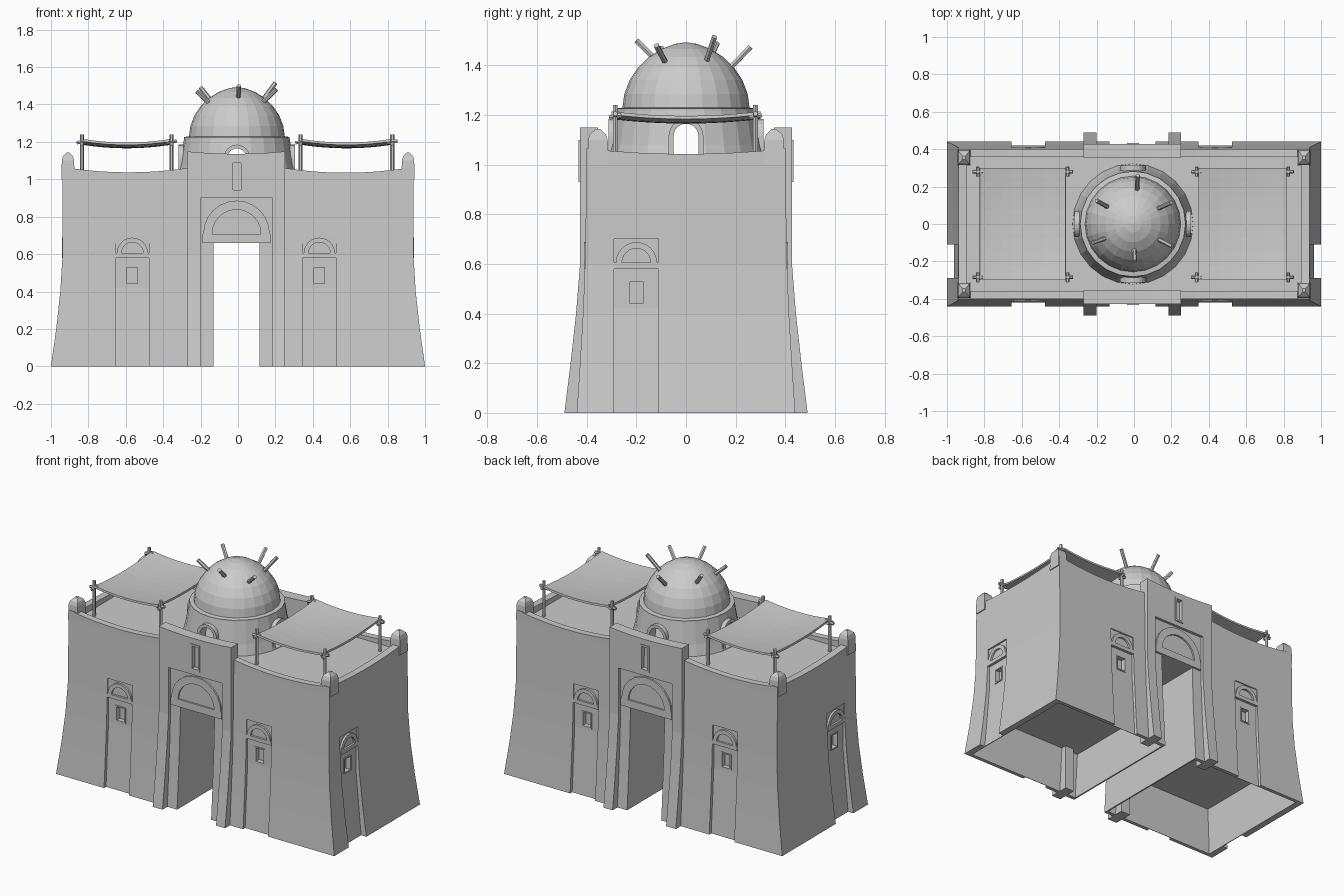
import bpy, bmesh, math
from mathutils import Vector

if "Cube" in bpy.data.objects:
    bpy.data.objects.remove(bpy.data.objects["Cube"])

mat = bpy.data.materials.new("plain_grey")
mat.diffuse_color = (0.6, 0.6, 0.6, 1)
mat.use_nodes = True
mat.node_tree.nodes["Principled BSDF"].inputs["Base Color"].default_value = mat.diffuse_color


def make(name, verts, faces):
    bm = bmesh.new()
    vs = [bm.verts.new(v) for v in verts]
    for f in faces:
        bm.faces.new([vs[i] for i in f])
    bmesh.ops.remove_doubles(bm, verts=bm.verts, dist=1e-6)
    bmesh.ops.recalc_face_normals(bm, faces=bm.faces)
    me = bpy.data.meshes.new(name)
    bm.to_mesh(me)
    bm.free()
    me.materials.append(mat)
    ob = bpy.data.objects.new(name, me)
    bpy.context.collection.objects.link(ob)
    return ob


def loft(name, rings, cap=True):
    n = len(rings[0])
    faces = [(k * n + i, k * n + (i + 1) % n, (k + 1) * n + (i + 1) % n, (k + 1) * n + i)
             for k in range(len(rings) - 1) for i in range(n)]
    if cap:
        faces += [tuple(range(n)), tuple(range((len(rings) - 1) * n, len(rings) * n))]
    return make(name, [p for r in rings for p in r], faces)


# Wall coordinates: u runs along the wall, d outward from the centre
SIDES = {"front": lambda u, d, z: (u, -d, z), "back": lambda u, d, z: (u, d, z),
         "right": lambda u, d, z: (d, u, z), "left": lambda u, d, z: (-d, u, z)}


def plate(name, side, outline, d0, d1):
    f = SIDES[side]
    return loft(name, [[f(u, d, z) for u, z in outline] for d in (d0, d1)])


def slab(name, side, profile, u0, u1):
    f = SIDES[side]
    return loft(name, [[f(u, d, z) for d, z in profile] for u in (u0, u1)])


def rect(u0, u1, z0, z1):
    return [(u0, z0), (u1, z0), (u1, z1), (u0, z1)]


def arc(u, z, r, n=12):
    return [(u + r * math.cos(math.pi * i / n), z + r * math.sin(math.pi * i / n)) for i in range(n + 1)]


def arch_band(u, z, r0, r1, base=None):
    outer, inner = arc(u, z, r1), arc(u, z, r0)
    if base is not None:
        outer = [(u + r1, base)] + outer + [(u - r1, base)]
        inner = [(u + r0, base)] + inner + [(u - r0, base)]
    return outer + inner[::-1]


def sagging(u0, u1, z0, ends, mid, n=8):
    top = [(u1 + (u0 - u1) * i / n, mid + (ends - mid) * (2 * i / n - 1) ** 2) for i in range(n + 1)]
    return [(u0, z0), (u1, z0)] + top


def cut(ob, cutter):
    cutter.hide_render = True
    m = ob.modifiers.new("cut", "BOOLEAN")
    m.operation, m.solver, m.object = "DIFFERENCE", "EXACT", cutter
    bpy.context.view_layer.objects.active = ob
    bpy.ops.object.modifier_apply(modifier=m.name)
    bpy.data.objects.remove(cutter)


def box_ring(cx, cy, hx, hy, z):
    return [(cx - hx, cy - hy, z), (cx + hx, cy - hy, z), (cx + hx, cy + hy, z), (cx - hx, cy + hy, z)]


def rod(name, a, b, r, n=6):
    a, b = Vector(a), Vector(b)
    q = (b - a).to_track_quat('Z', 'Y')
    return loft(name, [[p + q @ Vector((r * math.cos(t), r * math.sin(t), 0))
                        for t in (2 * math.pi * i / n for i in range(n))] for p in (a, b)])


def lathe(name, profile, cx, n=24, cap=True):
    return loft(name, [[(cx + r * math.cos(2 * math.pi * i / n), r * math.sin(2 * math.pi * i / n), z)
                        for i in range(n)] for r, z in profile], cap)


# Flared main body with the gate passage and hollow underside
FLOOR = 1.012
levels = [(0, 1.0, .44), (.2, .972, .427), (.4, .95, .415), (.6, .938, .407), (FLOOR, .938, .40)]
body = loft("main_walls", [box_ring(0, 0, hx, hy, z) for z, hx, hy in levels])
cut(body, plate("passage_cutter", "front", rect(-.13, .115, -.1, .66), -.6, .6))
for s, inner in ((-1, .14), (1, .125)):
    cut(body, loft("base_cutter", [box_ring(s * (inner + hx) / 2, 0, (hx - inner) / 2, hy, z)
                                   for z, hx, hy in ((-.1, .957, .416), (0, .957, .416), (.3, .929, .396))]))

# Arched niches with small windows on every wall
NICHES = [("front", -.565), ("front", .435), ("back", -.565), ("back", .435),
          ("right", -.2), ("left", -.2)]
for side, u in NICHES:
    long = side in ("front", "back")
    base, d = (.419, .393) if long else (.962, .924)
    cut(body, slab("niche_cutter", side, [(base, -.1), (base, 0), (d, .42), (d, .70),
                                          (d + .3, .70), (d + .3, -.1)], u - .09, u + .09))
    cut(body, plate("window_cutter", side, rect(u - .03, u + .03, .44, .53), d - .03, d + .1))
    frame = plate("window_frame", side, rect(u - .036, u + .036, .434, .536), d - .005, d + .005)
    cut(frame, plate("frame_cutter", side, rect(u - .028, u + .028, .442, .528), d - .1, d + .1))
    plate("niche_sill", side, rect(u - .09, u + .09, .58, .605), d - .005, d + .018)
    plate("niche_arch", side, arch_band(u, .605, .058, .083), d - .005, d + .018)
    plate("niche_panel", side, rect(u - .09, u + .09, .60, .70), d - .005, d + .005)

# Gate portals on both long walls
for side in ("front", "back"):
    for u0, u1 in ((-.27, -.2), (.185, .25)):
        slab("portal_jamb", side, [(.36, 0), (.49, 0), (.465, .2), (.443, .4), (.427, .6), (.427, .9), (.36, .9)], u0, u1)
    header = plate("portal_header", side, sagging(-.27, .25, .9, 1.149, 1.136), .355, .427)
    cut(header, plate("slit_cutter", side, rect(-.03, .02, .94, 1.09), .40, .6))
    slit = plate("slit_frame", side, rect(-.037, .027, .93, 1.10), .42, .433)
    cut(slit, plate("slit_frame_cutter", side, rect(-.026, .016, .942, 1.088), .3, .6))
    plate("gate_panel", side, rect(-.2, .185, .66, .9), .38, .409)
    plate("gate_lintel", side, rect(-.19, .175, .66, .708), .38, .42)
    plate("gate_arch", side, arch_band(-.008, .708, .13, .178), .38, .42)
    plate("parapet_left", side, sagging(-.9, -.27, .99, 1.06, 1.037), .357, .40)
    plate("parapet_right", side, sagging(.25, .9, .99, 1.06, 1.035), .357, .40)
for side in ("right", "left"):
    plate("parapet_end", side, sagging(-.40, .40, .99, 1.065, 1.043), .892, .938)

# Pointed corner posts
for sx in (-1, 1):
    for sy in (-1, 1):
        loft("corner_post", [box_ring(sx * .909, sy * .355, h, h * 1.2, z)
                             for z, h in ((1.0, .035), (1.1, .033), (1.122, .027), (1.143, .008))])

# Drum with four arched openings
CX = -.006
drum = lathe("drum", [(.328, .99), (.305, 1.08), (.281, 1.225), (.235, 1.225), (.27, .99), (.328, .99)],
             CX, cap=False)
for side in ("front", "right"):
    u = CX if side == "front" else 0
    hole = [(u + .05, FLOOR + .003)] + arc(u, 1.115, .05) + [(u - .05, FLOOR + .003)]
    cut(drum, plate("opening_cutter", side, hole, -.5, .5))
for side in SIDES:
    long = side in ("front", "back")
    off = 0 if long else (CX if side == "right" else -CX)
    plate("opening_frame", side, arch_band(CX if long else 0, 1.115, .05, .07, 1.0), .27 + off, .312 + off)

# Dome
R = 7
lathe("dome", [(.282, 1.205), (.282, 1.226), (.256, 1.23)] +
      [(max(.256 * math.cos(math.pi / 2 * i / R) ** 1.15, .003), 1.225 + .268 * math.sin(math.pi / 2 * i / R))
       for i in range(1, R + 1)], CX)

# Wooden stakes in the dome
for a, b in (((.015, .16, 1.37), (.02, .26, 1.475)), ((-.12, .08, 1.39), (-.2, .125, 1.49)),
             ((.11, .075, 1.395), (.2, .115, 1.515)), ((-.135, -.07, 1.39), (-.22, -.1, 1.47)),
             ((.11, -.07, 1.39), (.205, -.12, 1.48)), ((0, -.1, 1.40), (.005, -.2, 1.5))):
    rod("dome_stake", a, b, .012)

# Sagging cloth canopies on poles
N = 8
for x0, x1 in ((-.835, -.355), (.335, .825)):
    cx, hx = (x0 + x1) / 2, (x1 - x0) / 2 - .01
    verts = [(cx + hx * u, .3 * v, 1.172 + .018 * u * u + .018 * v * v)
             for u in (2 * i / N - 1 for i in range(N + 1)) for v in (2 * j / N - 1 for j in range(N + 1))]
    faces = [(i * (N + 1) + j, (i + 1) * (N + 1) + j, (i + 1) * (N + 1) + j + 1, i * (N + 1) + j + 1)
             for i in range(N) for j in range(N)]
    cloth = make("canopy", verts, faces)
    m = cloth.modifiers.new("thickness", "SOLIDIFY")
    m.thickness, m.offset = .013, 0
    for x in (x0, x1):
        for y in (-.285, .28):
            rod("canopy_pole", (x, y, .99), (x, y, 1.24), .011)
            rod("pole_peg", (x - .028, y, 1.195), (x + .028, y, 1.205), .01)
            rod("pole_tie", (x, y - .025, 1.19), (x, y + .025, 1.2), .01)
